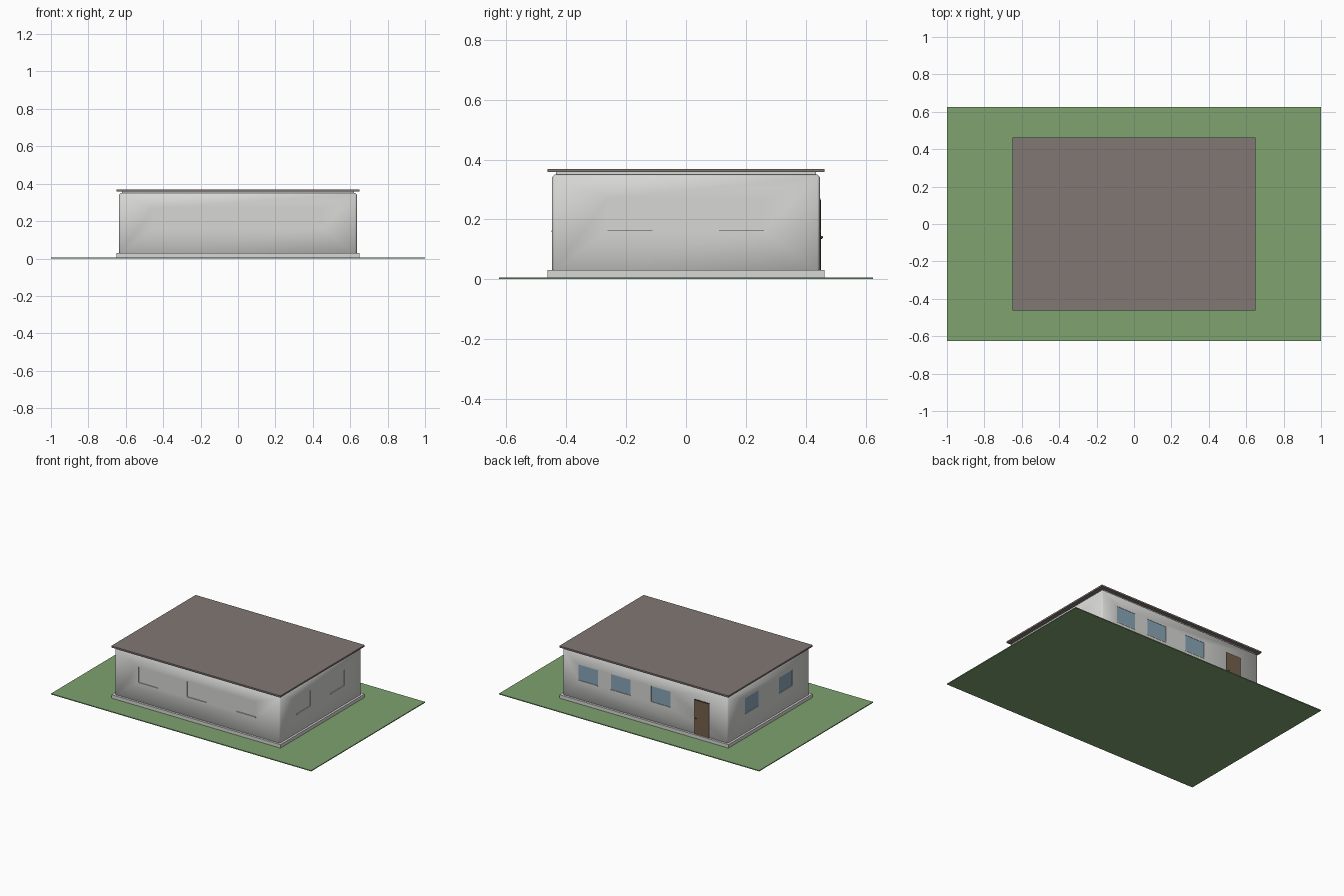
import bpy
from math import radians

default = bpy.data.objects.get("Cube")
if default:
    bpy.data.objects.remove(default, do_unlink=True)


def material(name, rgb):
    m = bpy.data.materials.new(name)
    m.use_nodes = True
    m.diffuse_color = (*rgb, 1)
    m.node_tree.nodes["Principled BSDF"].inputs["Base Color"].default_value = (*rgb, 1)
    return m


GRASS = material("grass_green", (0.21, 0.36, 0.16))
ROOF = material("roof_brown", (0.22, 0.185, 0.175))
WALL = material("wall_white", (0.68, 0.68, 0.66))
GLASS = material("glass_blue", (0.25, 0.38, 0.48))
DOOR = material("door_wood", (0.18, 0.12, 0.07))
DARK = material("dark_trim", (0.06, 0.05, 0.045))


def box(name, lo, hi, mat):
    """Box between two opposite corners."""
    bpy.ops.mesh.primitive_cube_add(size=1)
    ob = bpy.context.object
    ob.name = name
    ob.location = [(a + b) / 2 for a, b in zip(lo, hi)]
    ob.scale = [b - a for a, b in zip(lo, hi)]
    bpy.ops.object.transform_apply(location=True, rotation=False, scale=True)
    ob.data.materials.append(mat)
    return ob


WX, WY = 0.635, 0.447          # wall half sizes
SILL, HEAD = 0.16, 0.27        # window bottom and top
HALF = 0.075                   # half window width


def wall_box(name, side, c, half, z0, z1, d0, d1, mat):
    """Box on a wall face: c along the wall, d0..d1 outward from its surface."""
    axis, sign = side
    face = WX if axis == "x" else WY
    a, b = sorted((sign * (face + d0), sign * (face + d1)))
    if axis == "x":
        return box(name, (a, c - half, z0), (b, c + half, z1), mat)
    return box(name, (c - half, a, z0), (c + half, b, z1), mat)


# Ground, plinth, roof
box("lawn", (-1, -0.625, 0), (1, 0.625, 0.006), GRASS)
box("plinth", (-0.65, -0.462, 0.006), (0.65, 0.462, 0.03), WALL)
box("roof_slab", (-0.65, -0.463, 0.358), (0.65, 0.463, 0.369), ROOF)
box("roof_support", (-0.62, -0.435, 0.34), (0.62, 0.435, 0.358), WALL)

# House body with softened edges
body = box("walls", (-WX, -WY, 0.02), (WX, WY, 0.35), WALL)
bevel = body.modifiers.new("edges", "BEVEL")
bevel.width = 0.008
bevel.segments = 1

# Openings: side, centres along the wall, glazed or blind
sides = {
    "front": (("y", -1), (-0.377, -0.003, 0.375), False),
    "back": (("y", 1), (0.44, 0.19, -0.12), True),
    "right": (("x", 1), (-0.187, 0.185), False),
    "left": (("x", -1), (-0.187, 0.185), True),
}
for label, (side, centres, glazed) in sides.items():
    for i, c in enumerate(centres):
        tag = f"{label}_window_{i + 1}"
        cutter = wall_box(tag + "_cutter", side, c, HALF, SILL, HEAD, -0.004, 0.02, WALL)
        cutter.hide_render = True
        cutter.hide_set(True)
        cutter.display_type = "WIRE"
        cut = body.modifiers.new(tag, "BOOLEAN")
        cut.object = cutter
        cut.operation = "DIFFERENCE"
        cut.solver = "EXACT"
        if glazed:
            wall_box(tag + "_glass", side, c, HALF, SILL, HEAD, -0.006, -0.002, GLASS)
        wall_box(tag + "_sill", side, c, HALF, SILL - 0.003, SILL + 0.002, -0.004, 0.002, WALL)

bpy.ops.object.select_all(action="DESELECT")
bpy.context.view_layer.objects.active = body
body.select_set(True)
for mod in list(body.modifiers):
    bpy.ops.object.modifier_apply(modifier=mod.name)
for ob in [o for o in bpy.data.objects if o.name.endswith("_cutter")]:
    bpy.data.objects.remove(ob, do_unlink=True)
bpy.ops.object.shade_smooth_by_angle(angle=radians(60))

# Door: frame, leaf and knob
back = ("y", 1)
wall_box("door_frame", back, -0.435, 0.06, 0.03, 0.27, -0.004, 0.002, DARK)
wall_box("door_leaf", back, -0.435, 0.054, 0.03, 0.264, -0.004, 0.004, DOOR)
bpy.ops.mesh.primitive_uv_sphere_add(segments=12, ring_count=8, radius=0.005,
                                     location=(-0.392, WY + 0.006, 0.14))
knob = bpy.context.object
knob.name = "door_knob"
knob.data.materials.append(DARK)
bpy.ops.object.shade_smooth()
